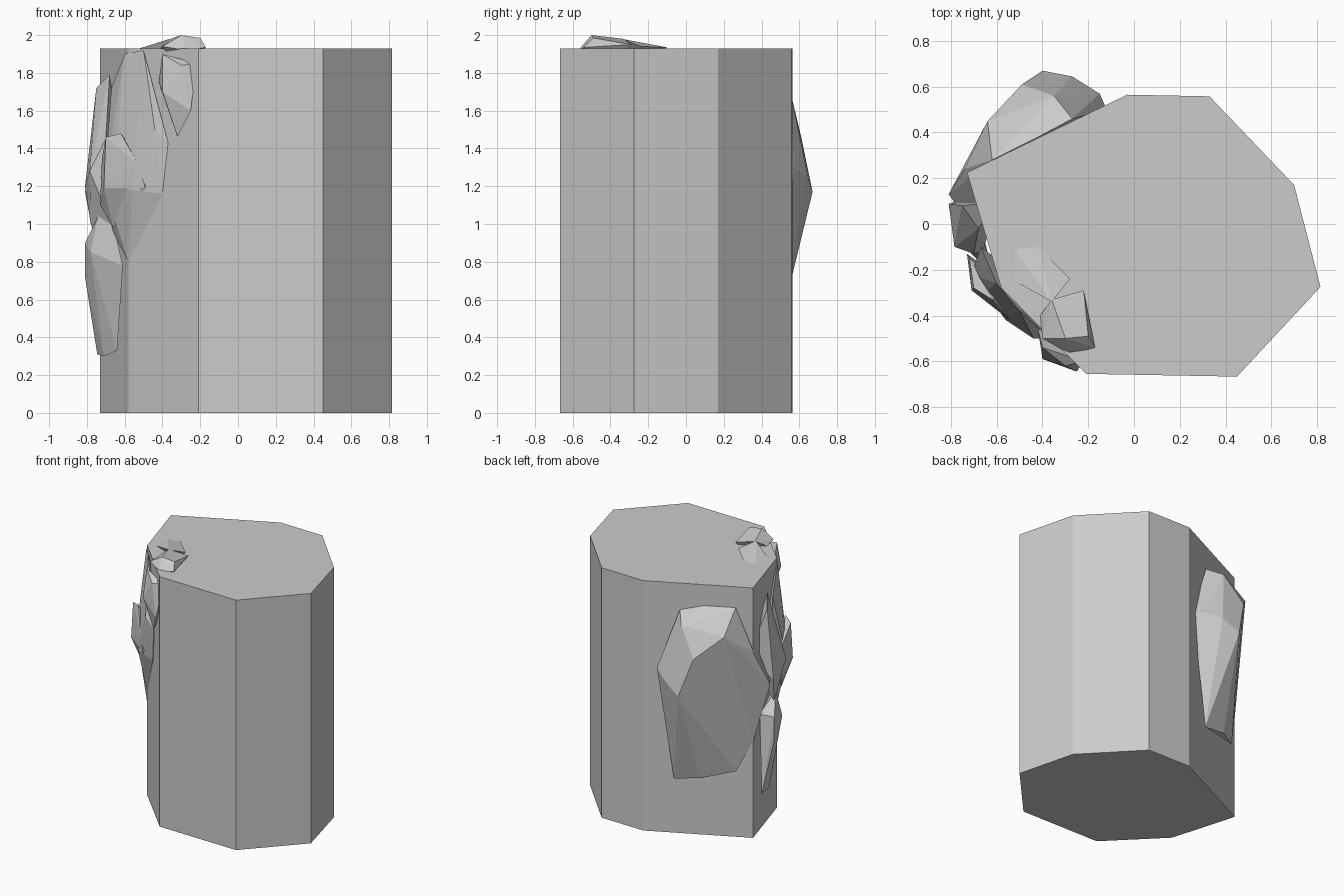
import bpy, bmesh


def finish(name, bm):
    bmesh.ops.recalc_face_normals(bm, faces=bm.faces)
    me = bpy.data.meshes.new(name)
    bm.to_mesh(me)
    bm.free()
    ob = bpy.data.objects.new(name, me)
    bpy.context.collection.objects.link(ob)
    return ob


def prism(name, outline, height):
    bm = bmesh.new()
    base = bm.faces.new([bm.verts.new((x, y, 0)) for x, y in outline])
    top = bmesh.ops.extrude_face_region(bm, geom=[base])["geom"]
    vs = [g for g in top if isinstance(g, bmesh.types.BMVert)]
    bmesh.ops.translate(bm, verts=vs, vec=(0, 0, height))
    return finish(name, bm)


def rock(name, pts):
    # faceted boulder: convex hull of its corner points
    bm = bmesh.new()
    vs = [bm.verts.new(p) for p in pts]
    res = bmesh.ops.convex_hull(bm, input=vs)
    junk = {g for g in res["geom_interior"] + res["geom_unused"]
            if isinstance(g, bmesh.types.BMVert)}
    bmesh.ops.delete(bm, geom=list(junk), context='VERTS')
    bmesh.ops.dissolve_limit(bm, angle_limit=0.06, verts=bm.verts, edges=bm.edges)
    return finish(name, bm)


# Main eight-sided column
prism("column", [(-.03, .565), (.33, .558), (.70, .17), (.815, -.275),
                 (.45, -.667), (-.21, -.655), (-.58, -.28), (-.73, .225)], 1.93)

# Large slab on the back left face
rock("back_slab", [(-.12, .50, 1.3), (-.15, .57, 1.29), (-.27, .645, 1.25),
                   (-.40, .67, 1.17), (-.49, .61, 1.46), (-.64, .45, 1.61),
                   (-.74, .24, 1.44), (-.81, .13, 1.17), (-.73, .22, .75),
                   (-.64, .30, .52), (-.44, .45, .47), (-.24, .49, .43),
                   (-.35, .56, 1.67), (-.27, .46, 1.73), (-.42, .38, 1.77),
                   (-.62, .28, 1.77), (-.68, -.05, 1.2), (-.5, .2, 1.1)])

# Low rock on the left face
rock("low_rock", [(-.81, .08, .72), (-.81, .08, .90), (-.78, -.06, .85),
                  (-.74, -.04, 1.04), (-.66, -.12, 1.0), (-.61, -.23, .78),
                  (-.64, -.12, .33), (-.71, .0, .30), (-.745, .14, .31),
                  (-.70, .1, .9)])

# Left flank rock
rock("left_rock", [(-.81, .09, 1.2), (-.785, -.10, 1.28), (-.75, .08, 1.72),
                   (-.68, -.02, 1.79), (-.70, -.13, 1.45), (-.78, .04, 1.0),
                   (-.66, -.12, .98), (-.6, .1, 1.3)])

# Tall rock wrapping the front left corner
rock("corner_rock", [(-.37, -.50, 1.43), (-.40, -.47, 1.16), (-.44, -.50, 1.5),
                     (-.50, -.38, 1.92), (-.60, -.26, 1.90), (-.67, -.10, 1.72),
                     (-.64, -.29, 1.45), (-.56, -.42, 1.18), (-.58, -.28, .80),
                     (-.66, -.12, .95), (-.71, -.22, 1.2), (-.4, -.3, 1.4)])

# Small knob on the corner rock
rock("corner_knob", [(-.72, -.15, 1.35), (-.70, -.28, 1.46), (-.62, -.33, 1.48),
                     (-.53, -.43, 1.32), (-.49, -.46, 1.19), (-.71, -.29, 1.19),
                     (-.73, -.13, 1.1), (-.66, -.22, .98), (-.5, -.3, 1.3)])

# Rock lapping over the top rim
rock("rim_rock", [(-.40, -.50, 1.94), (-.30, -.50, 2.0), (-.20, -.49, 1.985),
                  (-.17, -.54, 1.935), (-.36, -.33, 1.98), (-.22, -.29, 1.95),
                  (-.28, -.57, 1.92), (-.3, -.4, 1.8), (-.41, -.4, 1.93)])
rock("rim_tail", [(-.52, -.11, 1.93), (-.42, -.10, 1.935), (-.28, -.24, 1.94),
                  (-.36, -.34, 1.98), (-.52, -.25, 1.93), (-.4, -.25, 1.85)])
rock("rim_hanger", [(-.40, -.54, 1.90), (-.22, -.60, 1.85), (-.25, -.645, 1.60),
                    (-.32, -.57, 1.46), (-.40, -.59, 1.70), (-.30, -.62, 1.84),
                    (-.42, -.46, 1.75), (-.25, -.5, 1.7)])
